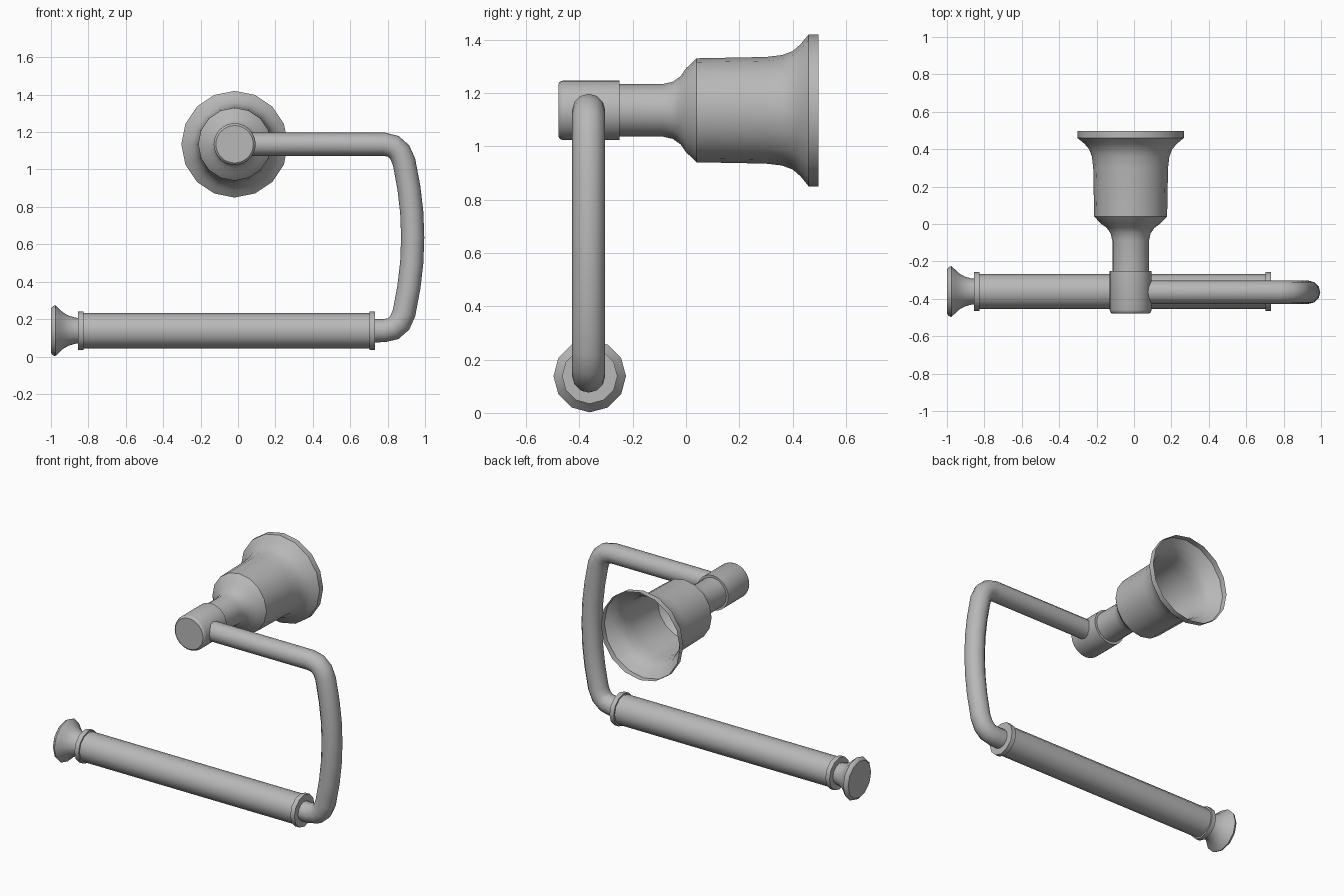
import bpy, bmesh, math
from mathutils import Vector

cube = bpy.data.objects.get("Cube")
if cube:
    bpy.data.objects.remove(cube, do_unlink=True)

# Brushed metal, the only colour
metal = bpy.data.materials.new("brushed_grey_metal")
metal.use_nodes = True
grey = (0.48, 0.48, 0.48, 1)
metal.diffuse_color = grey
metal.node_tree.nodes["Principled BSDF"].inputs["Base Color"].default_value = grey


def lathe(name, profile, centre, axis, sides, caps=(True, True), angle=35):
    """Turn (position, radius) pairs around the x or y axis through centre."""
    bm = bmesh.new()
    rings = []
    for t, r in profile:
        ring = []
        for i in range(sides):
            a = math.tau * i / sides
            u, v = r * math.cos(a), r * math.sin(a)
            p = Vector((t, u, v)) if axis == "x" else Vector((u, t, v))
            ring.append(bm.verts.new(p + Vector(centre)))
        rings.append(ring)
    for lower, upper in zip(rings, rings[1:]):
        for i in range(sides):
            j = (i + 1) % sides
            face = (lower[i], lower[j], upper[j], upper[i])
            bm.faces.new(face if axis == "y" else face[::-1])
    for ring, wanted in ((rings[0], caps[0]), (rings[-1], caps[1])):
        if wanted:
            bm.faces.new(ring)
    bmesh.ops.recalc_face_normals(bm, faces=bm.faces)
    mesh = bpy.data.meshes.new(name)
    bm.to_mesh(mesh)
    bm.free()
    mesh.materials.append(metal)
    obj = bpy.data.objects.new(name, mesh)
    bpy.context.collection.objects.link(obj)
    bpy.ops.object.select_all(action="DESELECT")
    obj.select_set(True)
    bpy.context.view_layer.objects.active = obj
    bpy.ops.object.shade_smooth_by_angle(angle=math.radians(angle))
    return obj


# Wall mount: hollow bell, open at the wall
mount = (-0.018, 0, 1.135)
bell = [(-0.25, 0.098), (-0.09, 0.098), (-0.05, 0.107), (-0.02, 0.128),
        (0.0, 0.157), (0.04, 0.195), (0.3, 0.2), (0.36, 0.207),
        (0.4, 0.222), (0.43, 0.248), (0.46, 0.285), (0.497, 0.285)]
lathe("wall_mount", bell, mount, "y", 16, caps=(False, False))

# Round end cap that grips the arm
cap = [(-0.478, 0.1), (-0.472, 0.108), (-0.46, 0.112), (-0.25, 0.112)]
lathe("mount_cap", cap, mount, "y", 32)

# Bent arm: upper half of the path mirrored about its middle height
arm_y, bar_z = -0.365, 0.138
upper = [(0.04, 1.135), (0.78, 1.135), (0.83, 1.124), (0.865, 1.093),
         (0.888, 1.04), (0.914, 0.9), (0.929, 0.77)]
middle = (mount[2] + bar_z) / 2
lower = [(x, 2 * middle - z) for x, z in reversed(upper)]
lower[-1] = (0.69, bar_z)
path = upper + [(0.934, middle)] + lower
curve = bpy.data.curves.new("bent_arm", "CURVE")
curve.dimensions = "3D"
curve.bevel_depth = 0.062
curve.bevel_resolution = 4
curve.use_fill_caps = True
spline = curve.splines.new("POLY")
spline.points.add(len(path) - 1)
for point, (x, z) in zip(spline.points, path):
    point.co = (x, arm_y, z, 1)
spline.use_smooth = True
curve.materials.append(metal)
bpy.context.collection.objects.link(bpy.data.objects.new("bent_arm", curve))

# Roll bar with a collar at each end
bar = (0, -0.361, bar_z)
lathe("roll_bar", [(-0.84, 0.094), (0.72, 0.094)], bar, "x", 12)
for name, x in (("outer_collar", -0.855), ("inner_collar", 0.702)):
    lathe(name, [(x, 0.104), (x + 0.03, 0.104)], bar, "x", 12)

# Flared knob at the free end
knob = [(-0.84, 0.067), (-0.87, 0.07), (-0.905, 0.08), (-0.935, 0.097),
        (-0.957, 0.118), (-0.977, 0.136), (-0.99, 0.131), (-1.0, 0.118)]
lathe("end_knob", knob, bar, "x", 12)
